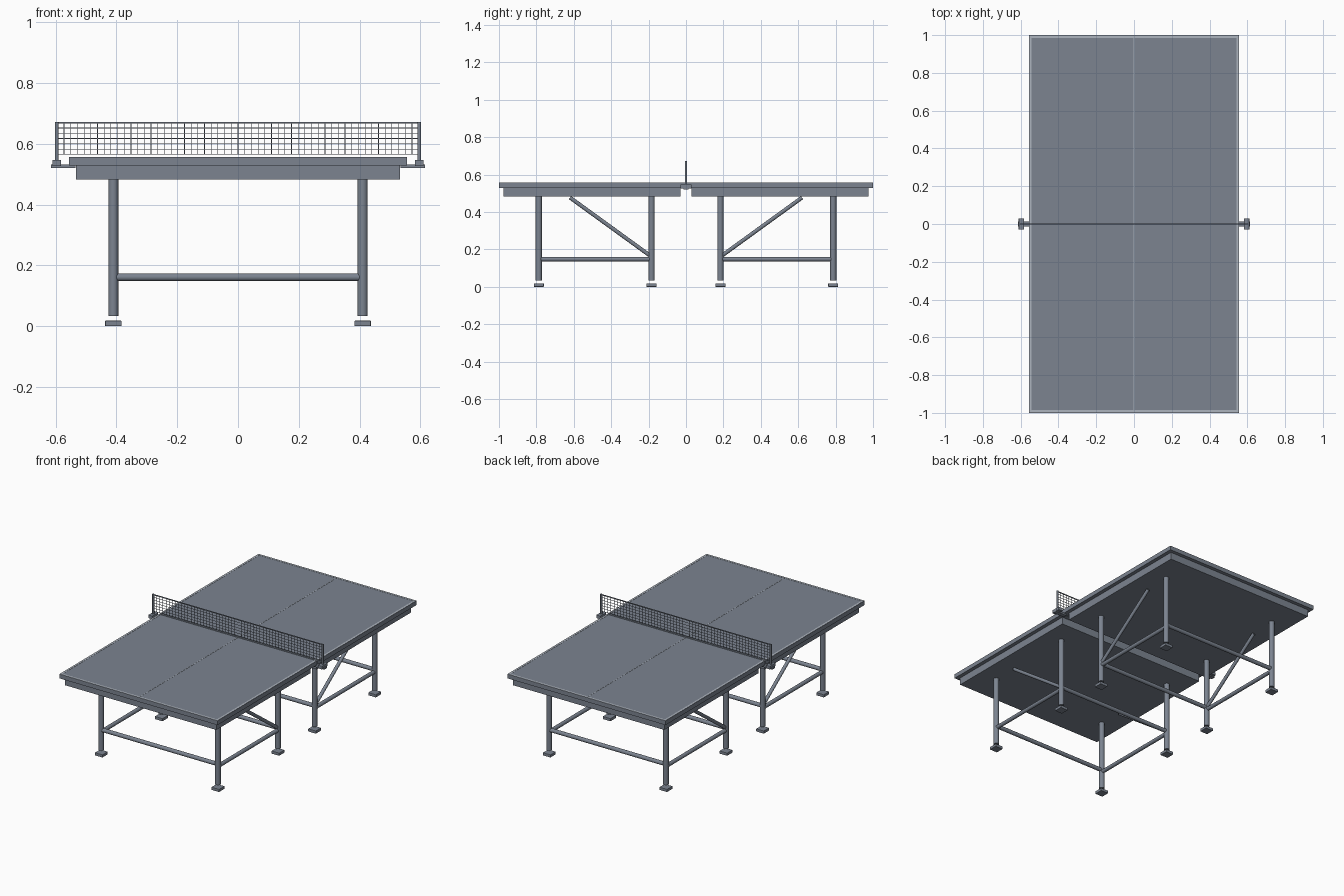
import bpy, bmesh
from mathutils import Vector, Matrix

if "Cube" in bpy.data.objects:
    bpy.data.objects.remove(bpy.data.objects["Cube"])


def material(name, rgb):
    m = bpy.data.materials.new(name)
    m.diffuse_color = (*rgb, 1)
    m.use_nodes = True
    m.node_tree.nodes["Principled BSDF"].inputs["Base Color"].default_value = m.diffuse_color
    return m


SLATE = material("slate", (0.20, 0.23, 0.28))
PALE = material("pale_line", (0.42, 0.46, 0.52))


def add_box(bm, lo, hi):
    lo, hi = Vector(lo), Vector(hi)
    m = Matrix.Translation((lo + hi) / 2) @ Matrix.Diagonal((*(hi - lo), 1))
    bmesh.ops.create_cube(bm, size=1, matrix=m)


def boxes(name, spans, bevel=0, mat=SLATE):
    bm = bmesh.new()
    for lo, hi in spans:
        add_box(bm, lo, hi)
    me = bpy.data.meshes.new(name)
    bm.to_mesh(me)
    bm.free()
    me.materials.append(mat)
    ob = bpy.data.objects.new(name, me)
    bpy.context.collection.objects.link(ob)
    if bevel:
        mod = ob.modifiers.new("bevel", "BEVEL")
        mod.width, mod.segments = bevel, 2
    return ob


def tube(name, a, b, r, sides=20):
    a, b = Vector(a), Vector(b)
    bpy.ops.mesh.primitive_cylinder_add(vertices=sides, radius=r, depth=(b - a).length,
                                        location=(a + b) / 2)
    ob = bpy.context.object
    ob.name = name
    ob.rotation_euler = (b - a).to_track_quat('Z', 'Y').to_euler()
    ob.data.materials.append(SLATE)
    bpy.ops.object.shade_smooth_by_angle()
    return ob


W, TOP, UNDER = 0.556, 0.556, 0.529
LX, Y_IN, Y_OUT = 0.41, 0.184, 0.787

for s, half in ((-1, "front"), (1, "back")):
    def span(x0, x1, y0, y1, z0, z1):
        ya, yb = sorted((s * y0, s * y1))
        return (x0, ya, z0), (x1, yb, z1)

    # Table half with its undercarriage block and painted lines
    boxes(half + "_tabletop", [span(-W, W, 0.002, 1.0, UNDER, TOP)])
    boxes(half + "_apron", [span(-0.532, 0.532, 0.03, 0.977, 0.483, UNDER)])
    w, z0, z1 = W - 0.001, TOP - 0.001, TOP + 0.001
    boxes(half + "_court_lines", [
        span(-w, -w + 0.013, 0.002, 0.999, z0, z1),
        span(w - 0.013, w, 0.002, 0.999, z0, z1),
        span(-w + 0.013, w - 0.013, 0.986, 0.999, z0, z1),
        span(-0.002, 0.002, 0.002, 0.986, z0, z1)], mat=PALE)

    # Legs, feet and cross rails
    for y, pos in ((Y_IN, "inner"), (Y_OUT, "outer")):
        for x, side in ((-LX, "left"), (LX, "right")):
            tag = f"{half}_{pos}_{side}"
            tube(tag + "_leg", (x, s * y, 0.034), (x, s * y, 0.488), 0.0165)
            boxes(tag + "_foot", [span(x - 0.027, x + 0.027, y - 0.027, y + 0.027, 0, 0.018)], 0.002)
        tube(f"{half}_{pos}_cross_rail", (-LX, s * y, 0.161), (LX, s * y, 0.161), 0.0125)

    # Side rails and diagonal braces
    for x, side in ((-LX, "left"), (LX, "right")):
        tube(f"{half}_{side}_side_rail", (x, s * Y_IN, 0.148), (x, s * Y_OUT, 0.148), 0.012)
        tube(f"{half}_{side}_brace", (x, s * Y_IN, 0.161), (x, s * 0.62, 0.477), 0.0105)

# Net posts and clamps
for s, side in ((-1, "left"), (1, "right")):
    px = s * 0.596
    tube(side + "_net_post", (px, 0, 0.533), (px, 0, 0.672), 0.0065, 16)
    boxes(side + "_net_clamp", [((px - 0.0145, -0.03, 0.526), (px + 0.0145, 0.03, 0.547))], 0.002)
    x0, x1 = sorted((s * 0.535, s * 0.615))
    boxes(side + "_clamp_arm", [((x0, -0.013, 0.52), (x1, 0.013, 0.532))])

# Net mesh strands
NX, Z0, Z1, T = 0.594, 0.565, 0.669, 0.001
cols, rows = 54, 6
strands = []
for i in range(cols + 1):
    x = -NX + 2 * NX * i / cols
    strands.append(((x - T, -T, Z0), (x + T, T, Z1)))
for j in range(rows):
    z = Z0 + (Z1 - Z0) * j / rows
    strands.append(((-NX, -T, z - T), (NX, T, z + T)))
boxes("net_mesh", strands)

# Net top tape
boxes("net_top_tape", [((-NX, -0.002, 0.666), (NX, 0.002, 0.672))])
